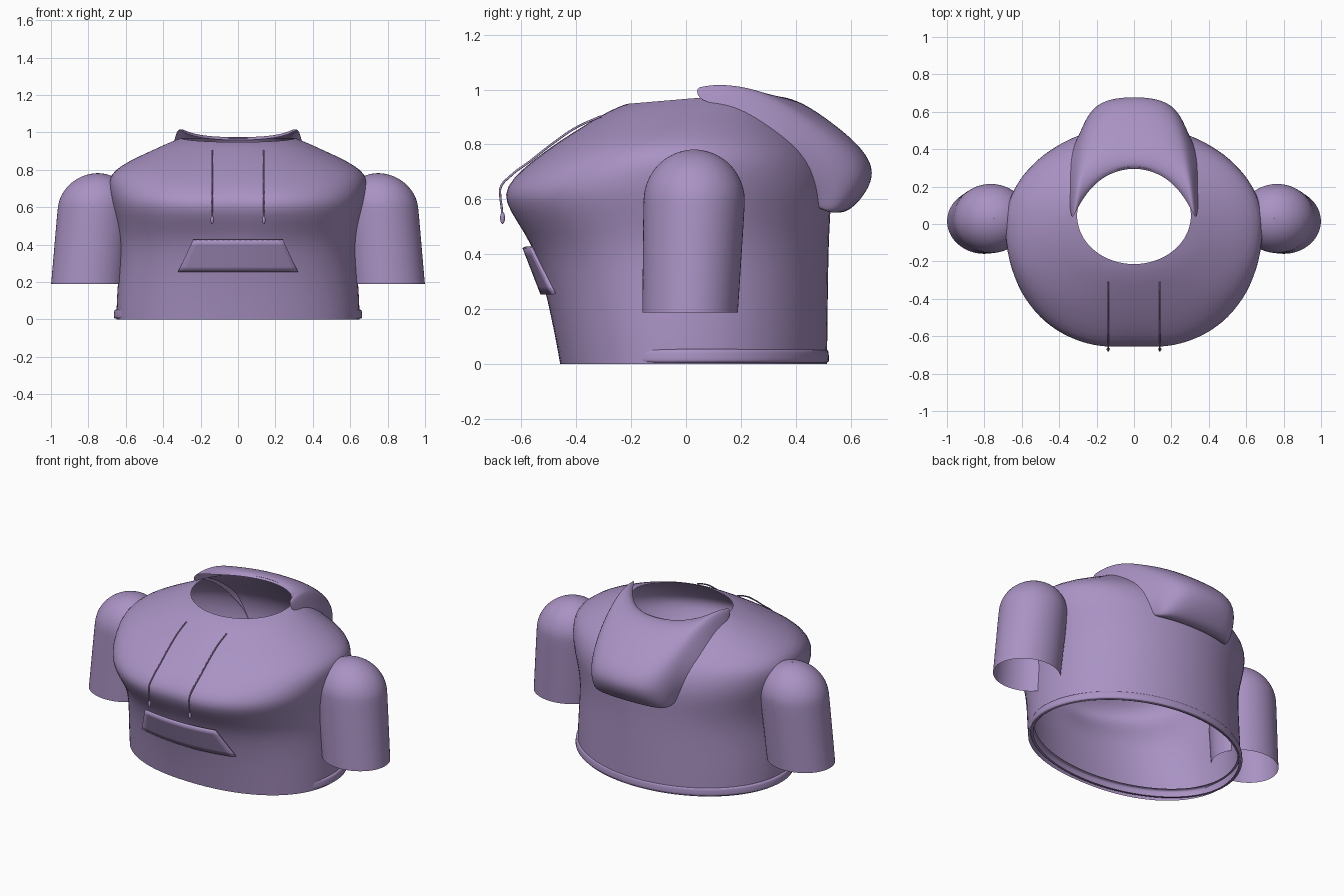
import bpy, bmesh, math
from mathutils import Vector

if "Cube" in bpy.data.objects:
    bpy.data.objects.remove(bpy.data.objects["Cube"])

mat = bpy.data.materials.new("purple_fabric")
mat.diffuse_color = (0.40, 0.29, 0.55, 1)
mat.use_nodes = True
mat.node_tree.nodes["Principled BSDF"].inputs["Base Color"].default_value = mat.diffuse_color


def make_grid(name, rows, closed=False, levels=2):
    """Skin a list of equal-length point rows."""
    bm = bmesh.new()
    vs = [[bm.verts.new(p) for p in r] for r in rows]
    n = len(rows[0])
    for a, b in zip(vs, vs[1:]):
        for i in range(n if closed else n - 1):
            j = (i + 1) % n
            bm.faces.new((a[i], a[j], b[j], b[i]))
    bmesh.ops.recalc_face_normals(bm, faces=bm.faces)
    me = bpy.data.meshes.new(name)
    bm.to_mesh(me)
    bm.free()
    me.materials.append(mat)
    me.shade_smooth()
    ob = bpy.data.objects.new(name, me)
    bpy.context.collection.objects.link(ob)
    if levels:
        sub = ob.modifiers.new("Subdivision", 'SUBSURF')
        sub.levels = sub.render_levels = levels
    return ob


def body_ring(z, w, f, b, power=2.0, cy=0.0, dent=0.0, tilt=0.0, n=48):
    """Egg-shaped ring with separate front and back depths."""
    pts = []
    for i in range(n):
        a = 2 * math.pi * i / n
        c, s = math.cos(a), math.sin(a)
        e = 2 / power if s < 0 else 1.0
        x = w * math.copysign(abs(c) ** e, c)
        if s < 0:
            y = cy - (f + cy) * abs(s) ** e + dent * math.exp(-(x / 0.11) ** 2)
        else:
            y = cy + (b - cy) * s
        pts.append((x, y, z + tilt * min(s, 0)))
    return pts


# Torso: hem up over the chest and shoulders to the neck opening
torso = [
    (0.00, .652, .46, .515, 2.2), (0.10, .650, .478, .517, 2.2),
    (0.22, .642, .503, .518, 2.2), (0.35, .630, .535, .520, 2.25),
    (0.44, .633, .570, .522, 2.3, 0, .005), (0.52, .648, .628, .526, 2.35, 0, .012),
    (0.59, .668, .672, .530, 2.35, 0, .018), (0.645, .682, .670, .527, 2.35, 0, .016),
    (0.71, .692, .605, .510, 2.3, 0, .008), (0.77, .688, .522, .475, 2.2),
    (0.82, .630, .450, .430, 2.1), (0.87, .535, .370, .380, 2, .01),
    (0.91, .445, .303, .345, 2, .02), (0.945, .370, .248, .322, 2, .035, 0, .008),
    (0.970, .305, .215, .305, 2, .045, 0, .022),
]
make_grid("torso", [body_ring(*r) for r in torso], closed=True, levels=1)

# Hem band around the bottom edge
hem = [(.004, .645), (.004, .662), (.012, .667), (.030, .665), (.046, .664), (.054, .658), (.054, .640)]
make_grid("hem_band", [body_ring(z, w, w - .215, w - .143) for z, w in hem], closed=True, levels=1)


# Sleeves: leaning open tubes with domed shoulders
def sleeve_ring(side, cx, cy, z, rx, ry, n=40):
    return [(side * (cx + rx * math.cos(2 * math.pi * i / n)),
             cy + ry * math.sin(2 * math.pi * i / n), z) for i in range(n)]


for side, label in ((1, "right"), (-1, "left")):
    rings = []
    for t in (0, .25, .5, .75, 1):
        rings.append(sleeve_ring(side, .80 - .035 * t, .015 + .015 * t, .188 + .405 * t,
                                 .20, .175 + .011 * t))
    for k in range(1, 11):
        a = math.radians(9 * k - (0.5 if k == 10 else 0))
        rings.append(sleeve_ring(side, .765 - .015 * math.sin(a), .03, .593 + .189 * math.sin(a),
                                 .20 * math.cos(a), .186 * math.cos(a)))
    make_grid("sleeve_" + label, rings, closed=True, levels=1)

# Hood lying folded down the back (half rows, mirrored across x)
hood = [
    [(0, .315, .955), (.18, .255, .965), (.28, .13, .990), (.325, .035, 1.025), (.335, .04, .965)],
    [(0, .335, .980), (.18, .285, .985), (.28, .17, 1.01), (.32, .08, 1.035), (.345, .10, .950)],
    [(0, .420, .960), (.16, .40, .965), (.26, .31, .990), (.31, .22, 1.025), (.345, .21, .910)],
    [(0, .530, .885), (.14, .52, .885), (.24, .47, .890), (.29, .40, .910), (.350, .36, .800)],
    [(0, .645, .790), (.12, .64, .790), (.21, .605, .785), (.275, .53, .775), (.315, .44, .700)],
    [(0, .705, .685), (.11, .695, .685), (.20, .66, .675), (.26, .57, .660), (.280, .48, .620)],
    [(0, .610, .560), (.10, .605, .558), (.19, .59, .555), (.25, .555, .550), (.262, .48, .570)],
    [(0, .550, .545), (.10, .545, .545), (.19, .535, .545), (.245, .51, .550), (.255, .47, .575)],
    [(0, .500, .580), (.10, .495, .580), (.18, .480, .580), (.220, .46, .585), (.240, .45, .590)],
]
make_grid("hood", [[(-x, y, z) for x, y, z in r[:0:-1]] + r for r in hood], levels=3)

# Front pouch pocket: curved trapezoid plate
rows = []
for k in range(7):
    t = k / 6
    half = .32 - .08 * t
    row = []
    for i in range(17):
        x = half * (i / 8 - 1)
        row.append((x, -.525 - .066 * t + .45 * x * x, .255 + .17 * t))
    rows.append(row)
pocket = make_grid("front_pocket", rows, levels=0)
solid = pocket.modifiers.new("Thickness", 'SOLIDIFY')
solid.thickness = .012
solid.offset = 0

# Drawstrings with small tips
path = [(-.31, .903), (-.40, .862), (-.48, .808), (-.57, .738), (-.64, .685),
        (-.675, .645), (-.677, .61), (-.672, .57), (-.669, .53)]
for side, label in ((1, "right"), (-1, "left")):
    x = .138 * side
    cu = bpy.data.curves.new("drawstring_" + label, 'CURVE')
    cu.dimensions = '3D'
    cu.bevel_depth = .004
    cu.bevel_resolution = 2
    cu.use_fill_caps = True
    sp = cu.splines.new('BEZIER')
    sp.bezier_points.add(len(path) - 1)
    for bp, (y, z) in zip(sp.bezier_points, path):
        bp.co = Vector((x, y, z))
        bp.handle_left_type = bp.handle_right_type = 'AUTO'
    cu.materials.append(mat)
    bpy.context.collection.objects.link(bpy.data.objects.new("drawstring_" + label, cu))

    bpy.ops.mesh.primitive_uv_sphere_add(segments=16, ring_count=10, radius=1, location=(x, -.669, .532))
    tip = bpy.context.object
    tip.name = "drawstring_tip_" + label
    tip.scale = (.009, .009, .022)
    tip.data.materials.append(mat)
    bpy.ops.object.shade_smooth()
